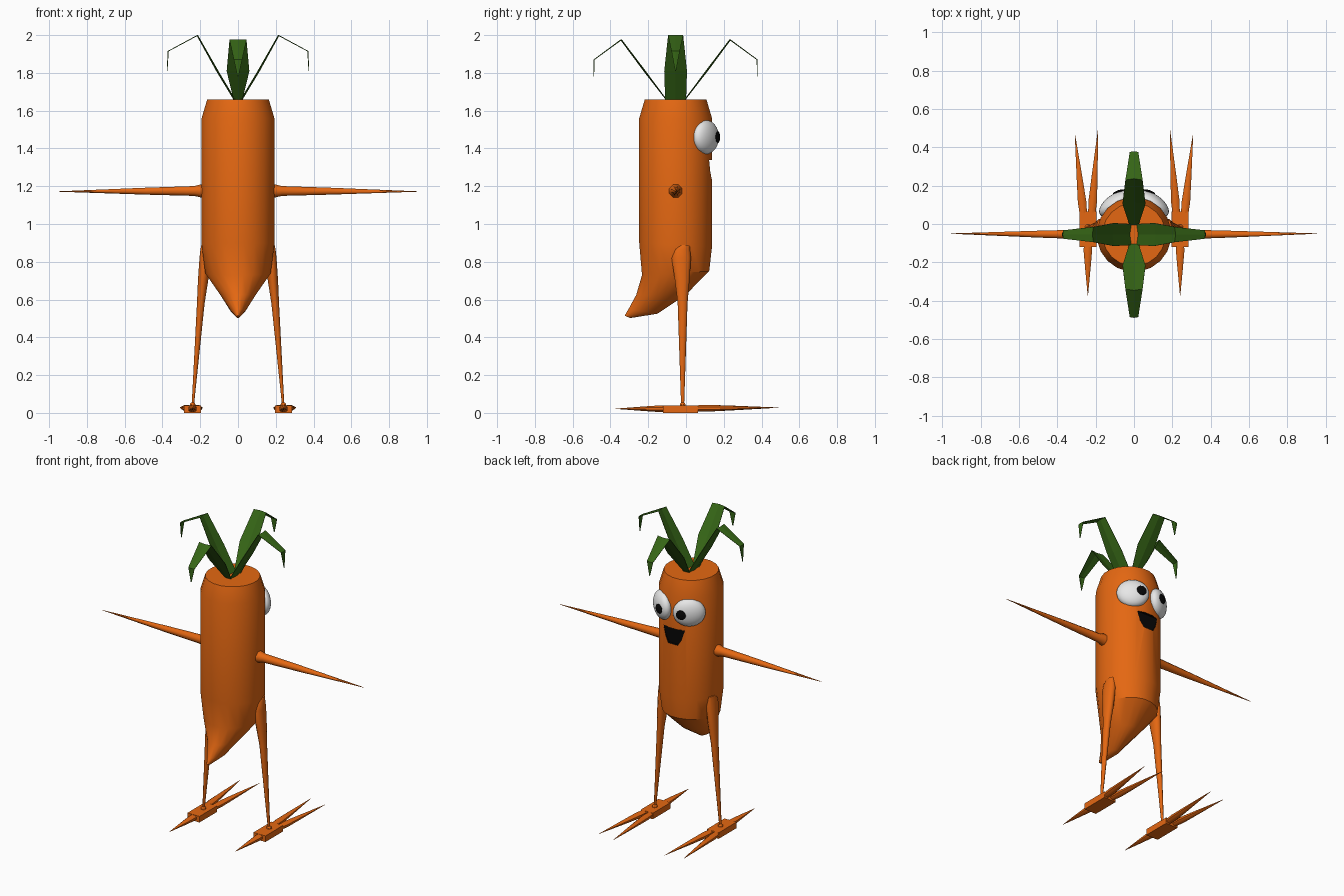
import bpy, bmesh, math
from mathutils import Vector, Matrix

if "Cube" in bpy.data.objects:
    bpy.data.objects.remove(bpy.data.objects["Cube"])


def material(name, rgb):
    m = bpy.data.materials.new(name)
    m.diffuse_color = (*rgb, 1)
    m.use_nodes = True
    m.node_tree.nodes["Principled BSDF"].inputs["Base Color"].default_value = m.diffuse_color
    return m


ORANGE = material("carrot orange", (0.78, 0.137, 0.006))
GREEN = material("leaf green", (0.036, 0.13, 0.008))
WHITE = material("eye white", (0.80, 0.80, 0.80))
BLACK = material("black", (0.002, 0.002, 0.002))
CY = -0.055  # body axis in y


def finish(name, bm, mat, angle=35):
    bmesh.ops.recalc_face_normals(bm, faces=bm.faces)
    me = bpy.data.meshes.new(name)
    bm.to_mesh(me)
    bm.free()
    me.materials.append(mat)
    ob = bpy.data.objects.new(name, me)
    bpy.context.collection.objects.link(ob)
    if angle:
        smooth(ob, angle)
    return ob


def smooth(ob, angle):
    bpy.ops.object.select_all(action='DESELECT')
    ob.select_set(True)
    bpy.context.view_layer.objects.active = ob
    bpy.ops.object.shade_smooth_by_angle(angle=math.radians(angle))


def ring(c, u, v, n):
    """Ellipse of n points around c with half axes u and v."""
    c, u, v = Vector(c), Vector(u), Vector(v)
    return [c + u * math.cos(a) + v * math.sin(a)
            for a in (2 * math.pi * (i + 0.5) / n for i in range(n))]


def loft(name, rings, mat, angle=35):
    bm = bmesh.new()
    vs = [[bm.verts.new(p) for p in r] for r in rings]
    n = len(vs[0])
    for a, b in zip(vs, vs[1:]):
        for i in range(n):
            j = (i + 1) % n
            bm.faces.new((a[i], a[j], b[j], b[i]))
    bm.faces.new(vs[0])
    bm.faces.new(vs[-1])
    return finish(name, bm, mat, angle)


def spike(name, start, end, profile, n, flat=1.0):
    """Tapered limb; profile holds (fraction along, radius)."""
    a, b = Vector(start), Vector(end)
    d = (b - a).normalized()
    u = d.cross(Vector((0, 0, 1))).normalized()
    v = u.cross(d)
    return loft(name, [ring(a.lerp(b, t), u * r, v * r * flat, n) for t, r in profile], ORANGE, 50)


def ellipsoid(name, radii, matrix, mat, seg=32):
    bm = bmesh.new()
    bmesh.ops.create_uvsphere(bm, u_segments=seg, v_segments=seg // 2, radius=1)
    bm.transform(matrix @ Matrix.Diagonal((*radii, 1)))
    return finish(name, bm, mat, 60)


# Body: sections given as (front y, front z, back y, back z, half width)
sections = [
    (0.11, 1.66, -0.22, 1.66, 0.165), (0.14, 1.56, -0.25, 1.56, 0.195),
    (0.14, 0.88, -0.25, 0.90, 0.195), (0.125, 0.75, -0.235, 0.73, 0.175),
    (0.00, 0.625, -0.265, 0.625, 0.095), (-0.15, 0.525, -0.305, 0.55, 0.038),
    (-0.295, 0.502, -0.325, 0.515, 0.007)]
rings = []
for fy, fz, by, bz, hw in sections:
    f, b = Vector((0, fy, fz)), Vector((0, by, bz))
    rings.append(ring((f + b) / 2, (hw, 0, 0), (f - b) / 2, 20))
body = loft("body", rings, ORANGE)

# Mouth: shallow black cut with a tapered outline
outline = [(-0.078, 1.34), (0.078, 1.34), (0.06, 1.28), (0.035, 1.237), (-0.035, 1.237), (-0.06, 1.28)]
cutter = loft("mouth_cutter", [[(x, y, z) for x, z in outline] for y in (0.122, 0.25)], BLACK, 0)
mod = body.modifiers.new("mouth", 'BOOLEAN')
mod.operation = 'DIFFERENCE'
mod.solver = 'EXACT'
mod.material_mode = 'TRANSFER'
mod.object = cutter
bpy.context.view_layer.objects.active = body
bpy.ops.object.modifier_apply(modifier=mod.name)
bpy.data.objects.remove(cutter)
smooth(body, 35)

for s, side in ((1, "right"), (-1, "left")):
    # Eyes: flattened balls turned outward, pupils looking ahead
    turn = Matrix.Rotation(-s * math.radians(35), 4, 'Z')
    eye = Matrix.Translation((s * 0.097, 0.105, 1.46)) @ turn
    ellipsoid(side + "_eye", (0.098, 0.05, 0.09), eye, WHITE)
    pupil = eye @ Matrix.Translation((-s * 0.05, 0.0425, 0)) @ Matrix.Rotation(s * math.radians(16), 4, 'Z')
    ellipsoid(side + "_pupil", (0.031, 0.008, 0.031), pupil, BLACK, 16)

    # Arms
    spike(side + "_arm", (s * 0.17, CY, 1.175), (s * 0.955, CY + 0.005, 1.172),
          [(0, 0.038), (0.04, 0.036), (0.08, 0.028), (0.4, 0.02), (1, 0.001)], 8)

    # Legs: (x, y, z, half width x, half width y)
    leg = [(0.18, -0.008, 0.89, 0.014, 0.028), (0.172, -0.022, 0.865, 0.028, 0.045),
           (0.175, -0.025, 0.82, 0.03, 0.053), (0.185, -0.02, 0.70, 0.028, 0.04),
           (0.197, -0.018, 0.58, 0.021, 0.027), (0.24, -0.018, 0.03, 0.006, 0.008)]
    loft(side + "_leg", [ring((s * x, y, z), (a, 0, 0), (0, b, 0), 12)
                         for x, y, z, a, b in leg], ORANGE, 50)

    # Feet: flat block, ankle knob and three toes
    bm = bmesh.new()
    bmesh.ops.create_cube(bm, size=1, matrix=Matrix.Translation((s * 0.241, -0.028, 0.02))
                          @ Matrix.Diagonal((0.088, 0.185, 0.04, 1)))
    finish(side + "_foot", bm, ORANGE, 0)
    loft(side + "_ankle", [ring((s * 0.24, -0.018, z), (r, 0, 0), (0, r, 0), 8)
                           for z, r in ((0.03, 0.018), (0.048, 0.015), (0.056, 0.008))], ORANGE, 0)
    toe = [(0, 0.02), (0.2, 0.024), (0.5, 0.016), (1, 0.001)]
    spike(side + "_inner_toe", (s * 0.222, 0.03, 0.024), (s * 0.188, 0.49, 0.028), toe, 8, 0.8)
    spike(side + "_outer_toe", (s * 0.262, 0.03, 0.024), (s * 0.308, 0.465, 0.028), toe, 8, 0.8)
    spike(side + "_back_toe", (s * 0.241, -0.08, 0.022), (s * 0.241, -0.372, 0.022), toe, 8, 0.8)


def leaf(name, direction, path):
    """Creased blade; path holds (distance out, height, half width)."""
    d = Vector(direction)
    w = Vector((-d.y, d.x, 0))
    bm = bmesh.new()
    rows = []
    for r, z, h in path:
        c = Vector((0, CY, z)) + d * r
        dip = d * (h * 0.15)
        rows.append([bm.verts.new(p) for p in (c - w * h, c + dip, c + w * h)])
    for a, b in zip(rows, rows[1:]):
        for i in (0, 1):
            bm.faces.new((a[i], a[i + 1], b[i + 1], b[i]))
    ob = finish(name, bm, GREEN, 0)
    mod = ob.modifiers.new("thickness", 'SOLIDIFY')
    mod.thickness = 0.003
    mod.offset = 0


# Leaves: one pair along x, one along y
side_path = [(0.012, 1.655, 0.055), (0.105, 1.81, 0.06), (0.212, 1.998, 0.04),
             (0.368, 1.915, 0.022), (0.375, 1.81, 0.002)]
fore_path = [(0.045, 1.655, 0.022), (0.16, 1.81, 0.06), (0.285, 1.975, 0.045),
             (0.43, 1.87, 0.022), (0.433, 1.78, 0.002)]
for s, side, end in ((1, "right", "face"), (-1, "left", "rear")):
    leaf(side + "_leaf", (s, 0, 0), side_path)
    leaf(end + "_leaf", (0, s, 0), fore_path)
